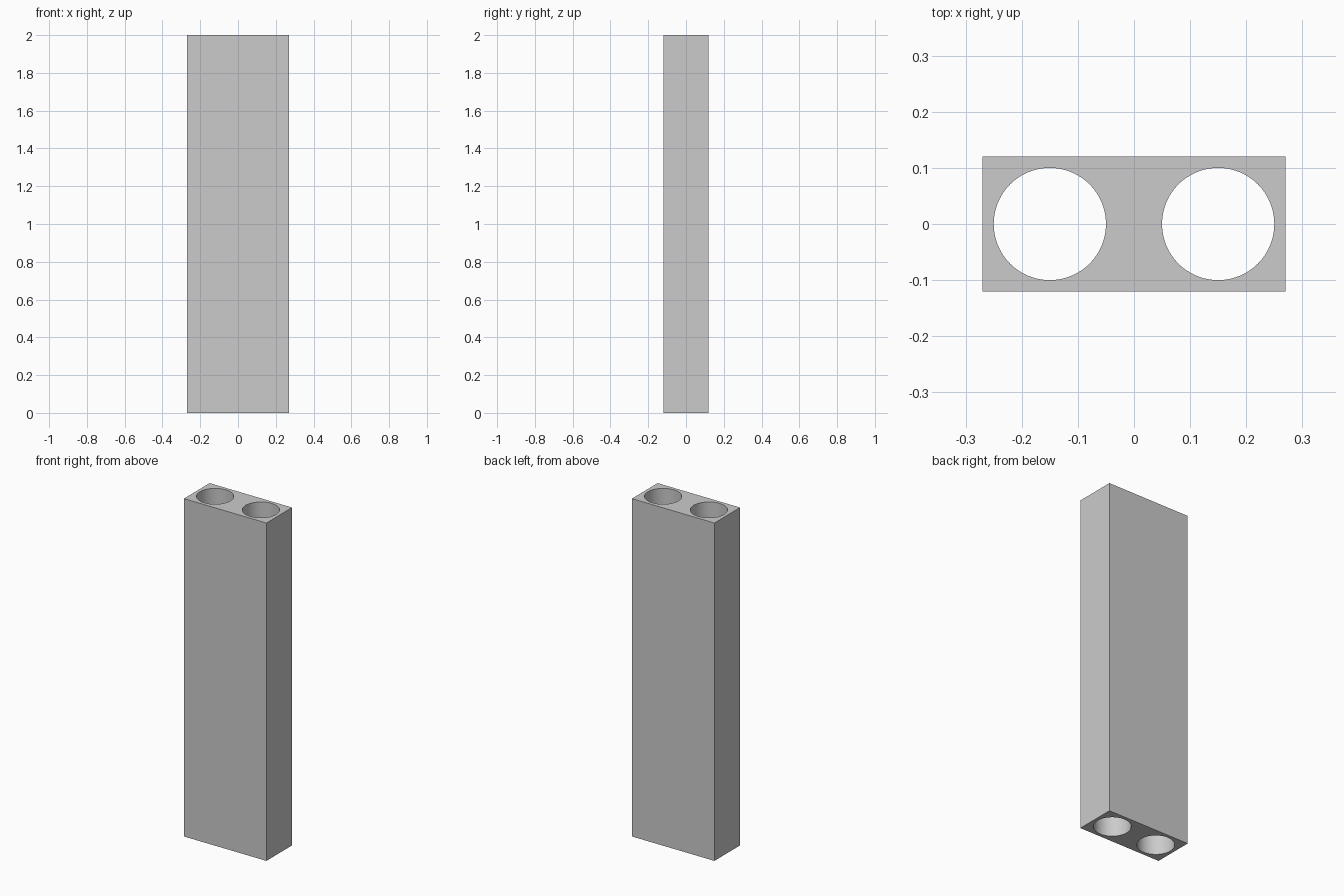
import bpy

if "Cube" in bpy.data.objects:
    bpy.data.objects.remove(bpy.data.objects["Cube"])

WIDTH, DEPTH, HEIGHT = 0.54, 0.24, 2.0
HOLE_RADIUS, HOLE_X = 0.10, 0.15

# Solid rectangular block
bpy.ops.mesh.primitive_cube_add(size=1, location=(0, 0, HEIGHT / 2))
block = bpy.context.object
block.name = "twin_bore_block"
block.scale = (WIDTH, DEPTH, HEIGHT)
bpy.ops.object.transform_apply(location=False, rotation=False, scale=True)


def bore(name, x):
    """Cut a full-height round hole through the block."""
    bpy.ops.mesh.primitive_cylinder_add(
        vertices=96, radius=HOLE_RADIUS, depth=HEIGHT + 0.2,
        location=(x, 0, HEIGHT / 2))
    cutter = bpy.context.object
    cutter.name = name
    cutter.hide_render = True
    bpy.context.view_layer.objects.active = block
    mod = block.modifiers.new(name, 'BOOLEAN')
    mod.operation = 'DIFFERENCE'
    mod.solver = 'EXACT'
    mod.object = cutter
    bpy.ops.object.modifier_apply(modifier=mod.name)
    bpy.data.objects.remove(cutter, do_unlink=True)


# Two vertical bores, mirrored about x = 0
for label, side in (("left_bore", -1), ("right_bore", 1)):
    bore(label, side * HOLE_X)

# Smooth bore walls, crisp block edges
block.select_set(True)
bpy.context.view_layer.objects.active = block
bpy.ops.object.shade_smooth_by_angle()
